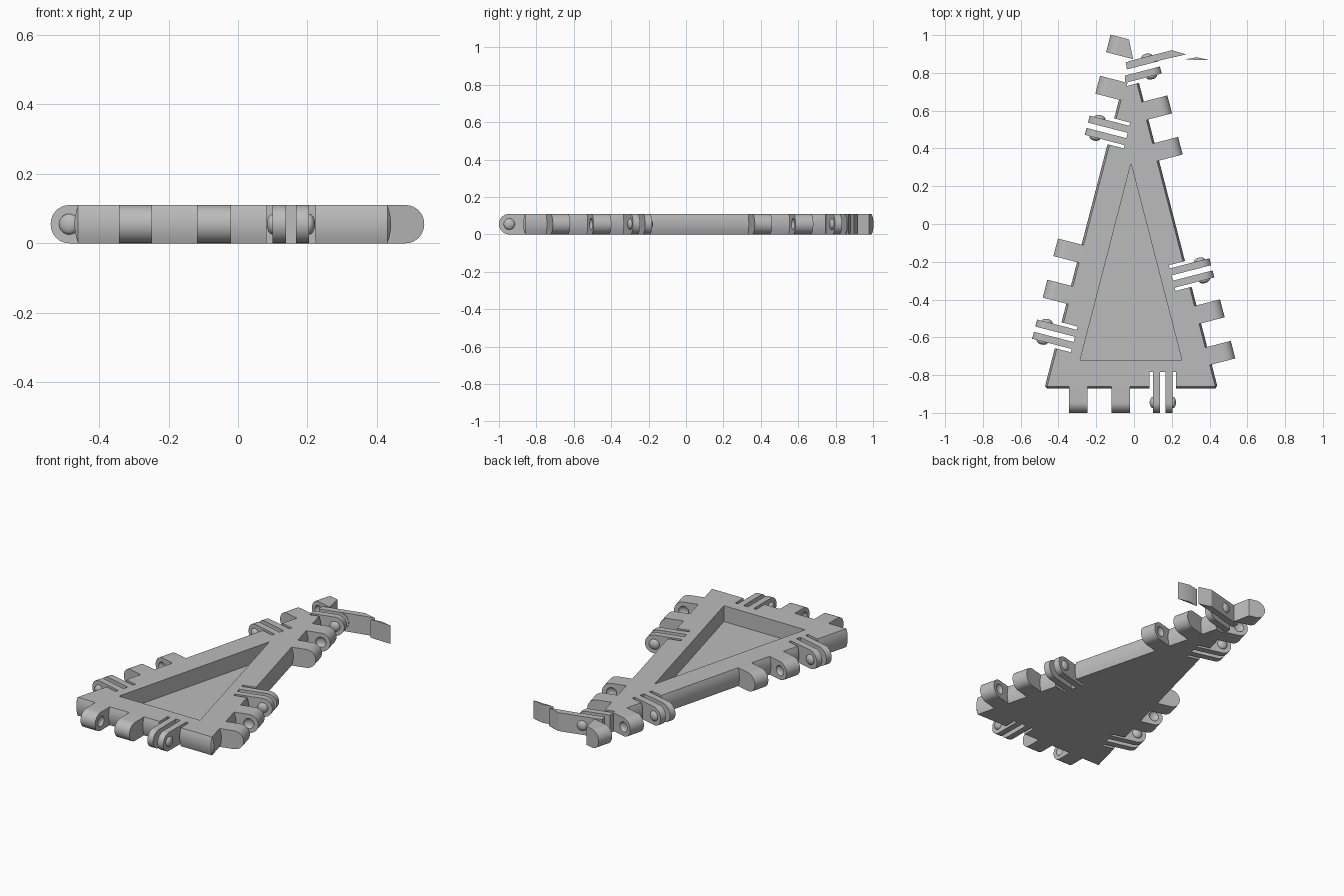
import bpy, bmesh, math
from mathutils import Matrix, Vector

if "Cube" in bpy.data.objects:
    bpy.data.objects.remove(bpy.data.objects["Cube"])

# Main sizes
R = 0.055
H = 2 * R
REACH = 0.14
NOTCH = 0.077
UNIT = 0.89
SHIFT = 0.225
CORNERS = [Vector((-0.46, -0.86)), Vector((0.43, -0.86)), Vector((-0.015, 0.863))]

grey = bpy.data.materials.new("light_grey")
grey.use_nodes = True
colour = (0.5, 0.5, 0.5, 1)
grey.diffuse_color = colour
grey.node_tree.nodes["Principled BSDF"].inputs["Base Color"].default_value = colour
parts = []


def make(name, bm):
    bmesh.ops.remove_doubles(bm, verts=bm.verts, dist=1e-5)
    bmesh.ops.recalc_face_normals(bm, faces=bm.faces)
    mesh = bpy.data.meshes.new(name)
    bm.to_mesh(mesh)
    bm.free()
    mesh.materials.append(grey)
    obj = bpy.data.objects.new(name, mesh)
    bpy.context.collection.objects.link(obj)
    parts.append(obj)
    return obj


def loft(name, rings):
    """Closed solid through matching rings of points."""
    bm = bmesh.new()
    loops = [[bm.verts.new(p) for p in ring] for ring in rings]
    n = len(loops[0])
    for a, b in zip(loops, loops[1:]):
        for i in range(n):
            j = (i + 1) % n
            bm.faces.new((a[i], a[j], b[j], b[i]))
    bm.faces.new(loops[0])
    bm.faces.new(loops[-1])
    return make(name, bm)


def prism(name, outline, z0=0.0, z1=H):
    return loft(name, [[(x, y, z) for x, y in outline] for z in (z0, z1)])


def cut(obj, cutter):
    """Subtract the cutter and discard it."""
    mod = obj.modifiers.new("cut", "BOOLEAN")
    mod.operation = "DIFFERENCE"
    mod.solver = "EXACT"
    mod.object = cutter
    bpy.context.view_layer.update()
    graph = bpy.context.evaluated_depsgraph_get()
    mesh = bpy.data.meshes.new_from_object(obj.evaluated_get(graph))
    obj.modifiers.clear()
    obj.data = mesh
    parts.remove(cutter)
    bpy.data.objects.remove(cutter)


class Edge:
    """Maps (along, outward, up) to the model for one side of the triangle."""

    def __init__(self, start, end):
        self.start = start
        self.along = (end - start).normalized()
        self.out = Vector((self.along.y, -self.along.x))

    def at(self, s, o, z):
        p = self.start + self.along * s + self.out * o
        return Vector((p.x, p.y, z))


def knuckle(name, edge, s0, s1, in0=-0.01, in1=-0.01):
    """Hinge tab with a half-round outer end."""
    arc = [(REACH - R + R * math.cos(a), R + R * math.sin(a))
           for a in (math.pi * (i / 16 - 0.5) for i in range(17))]
    rings = []
    for s, inner in ((s0, in0), (s1, in1)):
        profile = [(inner, 0)] + arc + [(inner, H)]
        rings.append([edge.at(s, o, z) for o, z in profile])
    return loft(name, rings)


def button(name, edge, s):
    """Shallow rounded stud, centred on a knuckle face."""
    bm = bmesh.new()
    bmesh.ops.create_uvsphere(bm, u_segments=20, v_segments=12, radius=1)
    for v in bm.verts:
        v.co = edge.at(s + v.co.z * 0.017, REACH - R + v.co.x * 0.03, R + v.co.y * 0.03)
    return make(name, bm)


edges = [Edge(CORNERS[i], CORNERS[(i + 1) % 3]) for i in range(3)]

# Triangular body with slightly bulging side walls
rings = []
for k in range(9):
    t = k / 8
    bulge = 0.011 * (1 - (2 * t - 1) ** 2)
    ring = []
    for i, c in enumerate(CORNERS):
        for e in (edges[i - 1], edges[i]):
            p = c + e.out * bulge
            ring.append((p.x, p.y, H * t))
    rings.append(ring)
body = loft("body", rings)

# Triangular recess in the top
cut(body, prism("recess_cutter", [(-0.285, -0.72), (0.253, -0.72), (-0.016, 0.32)], 0.015, H + 0.1))

# Hinge sets: side name, edge, offset along it
sets = [("front", edges[0], 0),
        ("left_lower", edges[1], 0),
        ("left_upper", edges[1], UNIT + SHIFT),
        ("right_upper", edges[2], -SHIFT),
        ("right_lower", edges[2], UNIT)]

for label, edge, s in sets:
    # Notch that frees the paired fingers
    corners = [(0.542, -NOTCH), (0.542, 0.1), (0.683, 0.1), (0.683, -NOTCH)]
    outline = [edge.at(s + a, o, 0).to_2d() for a, o in corners]
    cut(body, prism("notch_cutter", outline, -0.1, H + 0.1))

    # Two solid tabs with facing sockets; the tab past the tip is trimmed askew
    loose = label == "right_upper"
    tab = knuckle(label + "_outer_tab", edge, s + 0.117, s + 0.213,
                  0.04 if loose else -0.01, -0.008 if loose else -0.01)
    cut(tab, button("socket_cutter", edge, s + 0.213))
    tab = knuckle(label + "_inner_tab", edge, s + 0.342, s + 0.44)
    cut(tab, button("socket_cutter", edge, s + 0.342))

    # Two thin fingers with studs on their outward faces
    tip = label == "left_upper"
    knuckle(label + "_finger_a", edge, s + 0.56, s + 0.598,
            *((-0.06, -0.05) if tip else (-NOTCH - 0.005,) * 2))
    knuckle(label + "_finger_b", edge, s + 0.627, s + 0.665,
            *((-0.033, -0.03) if tip else (-NOTCH - 0.005,) * 2))
    button(label + "_stud_a", edge, s + 0.56)
    button(label + "_stud_b", edge, s + 0.665)

# Thin wedges trailing from the tip finger
prism("tip_blade", [(-0.037, 0.821), (0.14, 0.867), (0.277, 0.898), (0.2, 0.92), (-0.027, 0.862)])
prism("tip_sliver", [(0.268, 0.871), (0.402, 0.867), (0.333, 0.883)])

# Smooth the rounded surfaces, keep the edges crisp
bpy.ops.object.select_all(action="DESELECT")
for obj in parts:
    obj.select_set(True)
bpy.context.view_layer.objects.active = body
bpy.ops.object.shade_smooth_by_angle(angle=math.radians(30))
